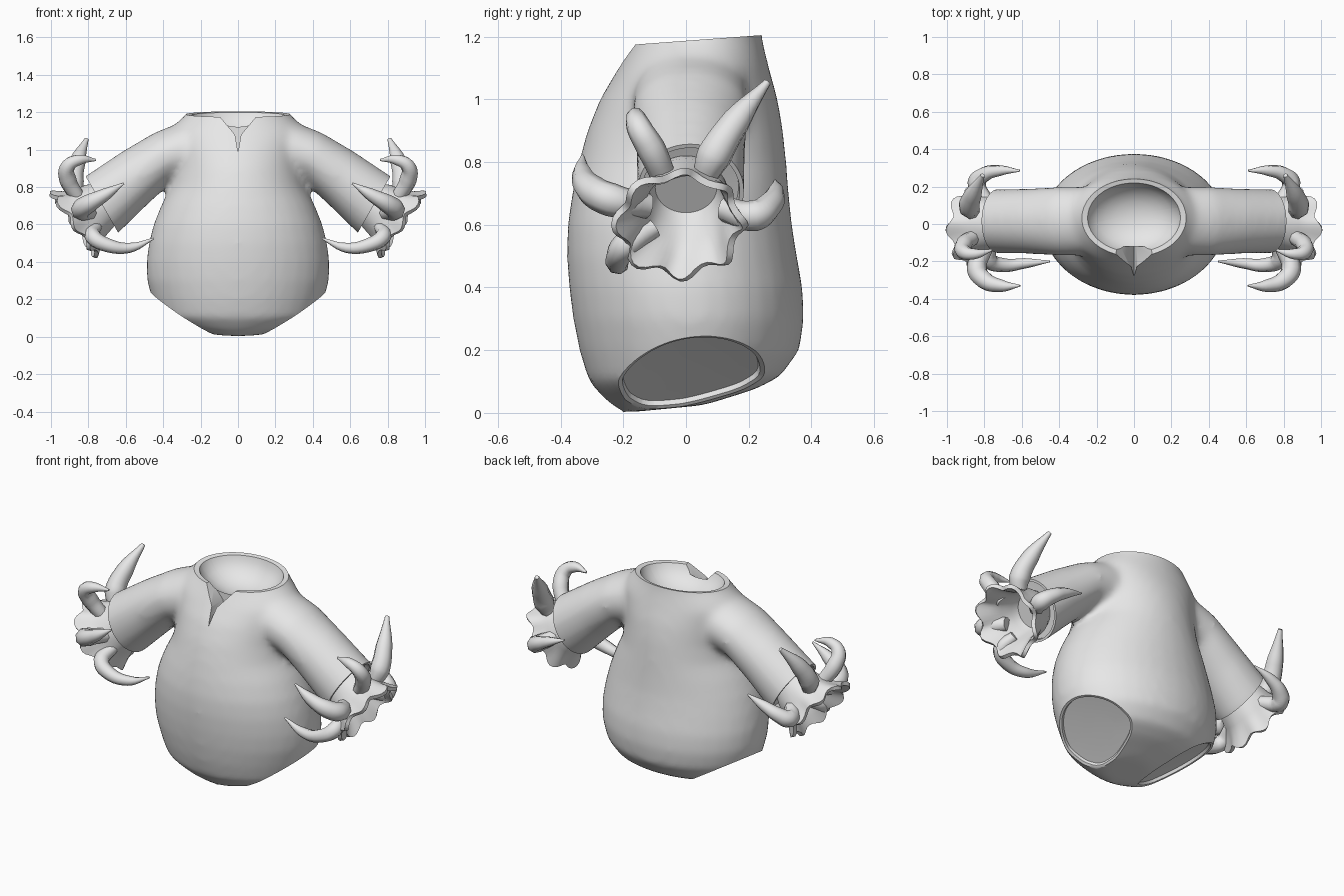
import bpy, bmesh, math
from mathutils import Vector

if "Cube" in bpy.data.objects:
    bpy.data.objects.remove(bpy.data.objects["Cube"])

GREY = bpy.data.materials.new("light_grey")
GREY.diffuse_color = (0.8, 0.8, 0.8, 1)
GREY.use_nodes = True
GREY.node_tree.nodes["Principled BSDF"].inputs["Base Color"].default_value = GREY.diffuse_color


def loft(bm, rings, cap_start=True, cap_end=True):
    """Skin a list of closed point rings."""
    loops = [[bm.verts.new(p) for p in ring] for ring in rings]
    n = len(loops[0])
    for a, b in zip(loops, loops[1:]):
        for i in range(n):
            j = (i + 1) % n
            bm.faces.new((a[i], a[j], b[j], b[i]))
    if cap_start:
        bm.faces.new(loops[0][::-1])
    if cap_end:
        bm.faces.new(loops[-1])


def make(name, bm):
    bmesh.ops.recalc_face_normals(bm, faces=bm.faces[:])
    me = bpy.data.meshes.new(name)
    bm.to_mesh(me)
    bm.free()
    ob = bpy.data.objects.new(name, me)
    bpy.context.collection.objects.link(ob)
    me.materials.append(GREY)
    return ob


def bake(ob):
    """Apply all modifiers."""
    dg = bpy.context.evaluated_depsgraph_get()
    me = bpy.data.meshes.new_from_object(ob.evaluated_get(dg))
    ob.modifiers.clear()
    ob.data = me
    me.materials.clear()
    me.materials.append(GREY)


def smooth(ob, angle=40):
    bpy.ops.object.select_all(action='DESELECT')
    ob.select_set(True)
    bpy.context.view_layer.objects.active = ob
    bpy.ops.object.shade_smooth_by_angle(angle=math.radians(angle))


def angles(n):
    return [2 * math.pi * i / n for i in range(n)]


# Torso: half width, front y, back y, front z, back z
TORSO = [(.13, -.20, .06, .0, .025), (.31, -.255, .22, .04, .075), (.42, -.31, .30, .10, .115),
         (.46, -.34, .362, .20, .20), (.487, -.36, .377, .30, .30), (.49, -.373, .372, .40, .40),
         (.477, -.38, .354, .50, .50), (.452, -.378, .338, .60, .60), (.412, -.363, .328, .70, .70),
         (.36, -.342, .32, .80, .80), (.34, -.315, .31, .90, .90), (.345, -.275, .293, 1.0, 1.0),
         (.36, -.222, .265, 1.09, 1.1), (.315, -.187, .25, 1.15, 1.16), (.267, -.165, .24, 1.19, 1.21),
         (.25, -.15, .24, 1.26, 1.27)]
body = bmesh.new()
rings = []
for hx, yf, yb, zf, zb in TORSO:
    ring = []
    for a in angles(36):
        t = (1 + math.sin(a)) / 2
        ring.append((hx * math.cos(a), yf + (yb - yf) * t, zf + (zb - zf) * t))
    rings.append(ring)
loft(body, rings)

# Sleeves: top point (x, z), bottom point (x, z), half depth
SLEEVE = [((.10, 1.12), (.10, .84), .17), ((.30, 1.15), (.28, .84), .185),
          ((.45, 1.09), (.35, .83), .185), ((.62, .99), (.49, .70), .175),
          ((.815, .86), (.64, .553), .172), ((.875, .822), (.69, .52), .172)]
for s in (-1, 1):
    rings = []
    for (tx, tz), (bx, bz), d in SLEEVE:
        rings.append([(s * ((tx + bx) / 2 + (tx - bx) / 2 * math.cos(a)),
                       .015 + d * math.sin(a),
                       (tz + bz) / 2 + (tz - bz) / 2 * math.cos(a)) for a in angles(28)])
    loft(body, rings)
suit = make("bodysuit", body)

# Blend the torso and sleeves into one skin
rm = suit.modifiers.new("blend", 'REMESH')
rm.mode = 'VOXEL'
rm.voxel_size = .02
sm = suit.modifiers.new("soften", 'SMOOTH')
sm.factor = .5
sm.iterations = 12
bake(suit)

bm = bmesh.new()
bm.from_mesh(suit.data)


def opening(point, normal, zmin, steps):
    """Cut an opening, then line it with a hem and a recessed lining.
    Each step is (scale about the centre, depth below the cut)."""
    faces = [f for f in bm.faces if f.calc_center_median().z > zmin]
    geom = set(faces)
    for f in faces:
        geom.update(f.edges)
        geom.update(f.verts)
    n = Vector(normal).normalized()
    bmesh.ops.bisect_plane(bm, geom=list(geom), plane_co=point, plane_no=n, clear_outer=True)
    edges = [e for e in bm.edges if e.is_boundary]
    rim = {v for e in edges for v in e.verts}
    centre = sum((v.co for v in rim), Vector()) / len(rim)
    last_scale, last_depth = 1, 0
    for scale, depth in steps:
        out = bmesh.ops.extrude_edge_only(bm, edges=edges)['geom']
        edges = [g for g in out if isinstance(g, bmesh.types.BMEdge) and g.is_boundary]
        for v in {v for e in edges for v in e.verts}:
            base = centre - n * last_depth
            v.co = centre - n * depth + (v.co - base) * (scale / last_scale)
        last_scale, last_depth = scale, depth
    bmesh.ops.holes_fill(bm, edges=edges, sides=0)


# Neck bowl, leg openings and sleeve ends
opening((0, 0, 1.187), (0, -.074, 1), .9,
        [(.89, .004), (.84, .035), (.72, .07), (.55, .10), (.35, .12), (.12, .13)])
for s in (-1, 1):
    opening((s * .12, 0, .02), (s * .53, .10, -.84), -1, [(.94, .004), (.92, .02), (.5, .025)])
    opening((s * .7275, 0, .7065), (s * .865, 0, -.5), .52, [(.92, 0), (.9, .03), (.5, .035)])
bmesh.ops.recalc_face_normals(bm, faces=bm.faces[:])
bm.to_mesh(suit.data)
bm.free()

# Neckline slit at the front
slit = [(-.11, 1.3), (-.10, 1.18), (-.016, 1.08), (0, .985), (.016, 1.08), (.10, 1.18), (.11, 1.3)]
bm = bmesh.new()
loft(bm, [[(x, y, z) for x, z in slit] for y in (-.5, -.12)])
cutter = make("slit_cutter", bm)
cutter.hide_render = True
bo = suit.modifiers.new("slit", 'BOOLEAN')
bo.operation = 'DIFFERENCE'
bo.solver = 'EXACT'
bo.object = cutter
bake(suit)
bpy.data.objects.remove(cutter)
smooth(suit)

# Ruffled cuffs: centre x, centre z, radius, ruffle strength
CUFF = [(.70, .73, .11, 0), (.74, .70, .135, 0), (.795, .66, .15, .1), (.835, .63, .175, .5), (.872, .604, .205, 1)]
# Curled ribbon tails: x, y, z, radius
TAILS = {
    "upper_back_tail": [(.86, .06, .75, .04), (.88, .09, .82, .058), (.86, .16, .93, .047), (.81, .26, 1.055, .012)],
    "upper_front_tail": [(.86, -.07, .75, .04), (.91, -.11, .84, .046), (.91, -.15, .91, .04),
                         (.85, -.16, .945, .03), (.76, -.14, .945, .006)],
    "front_tail": [(.79, -.12, .66, .04), (.84, -.24, .68, .054), (.80, -.30, .71, .05),
                   (.71, -.33, .76, .034), (.61, -.33, .82, .005)],
    "lower_front_tail": [(.755, -.10, .59, .03), (.775, -.19, .535, .045), (.70, -.22, .49, .038),
                         (.58, -.21, .475, .028), (.45, -.20, .525, .005)],
    "back_tail": [(.79, .12, .65, .04), (.84, .22, .63, .05), (.80, .265, .66, .042),
                  (.72, .285, .70, .03), (.61, .285, .74, .005)],
}
for s, side in ((-1, "left"), (1, "right")):
    bm = bmesh.new()
    rings = []
    for cx, cz, r, w in CUFF:
        ring = []
        for a in angles(64):
            rr = r * (1 + .07 * w * math.cos(8 * a))
            k = .015 * w * math.cos(8 * a + 1)
            ring.append((s * (cx + .57 * rr * math.cos(a) + .82 * k),
                         -.02 * w + rr * math.sin(a),
                         cz + .82 * rr * math.cos(a) - .57 * k))
        rings.append(ring)
    loft(bm, rings, cap_end=False)
    cuff = make(side + "_cuff", bm)
    so = cuff.modifiers.new("thickness", 'SOLIDIFY')
    so.thickness = .022
    bake(cuff)
    smooth(cuff)

    for name, pts in TAILS.items():
        cu = bpy.data.curves.new(name, 'CURVE')
        cu.dimensions = '3D'
        cu.bevel_depth = 1
        cu.bevel_resolution = 2
        cu.resolution_u = 6
        cu.use_fill_caps = True
        sp = cu.splines.new('BEZIER')
        sp.bezier_points.add(len(pts) - 1)
        for p, (x, y, z, r) in zip(sp.bezier_points, pts):
            p.co = Vector((s * x, y, z))
            p.radius = r
            p.handle_left_type = p.handle_right_type = 'AUTO'
        tail = bpy.data.objects.new(side + "_" + name, cu)
        bpy.context.collection.objects.link(tail)
        cu.materials.append(GREY)
        bpy.ops.object.select_all(action='DESELECT')
        tail.select_set(True)
        bpy.context.view_layer.objects.active = tail
        bpy.ops.object.convert(target='MESH')
        smooth(bpy.context.view_layer.objects.active, 50)
